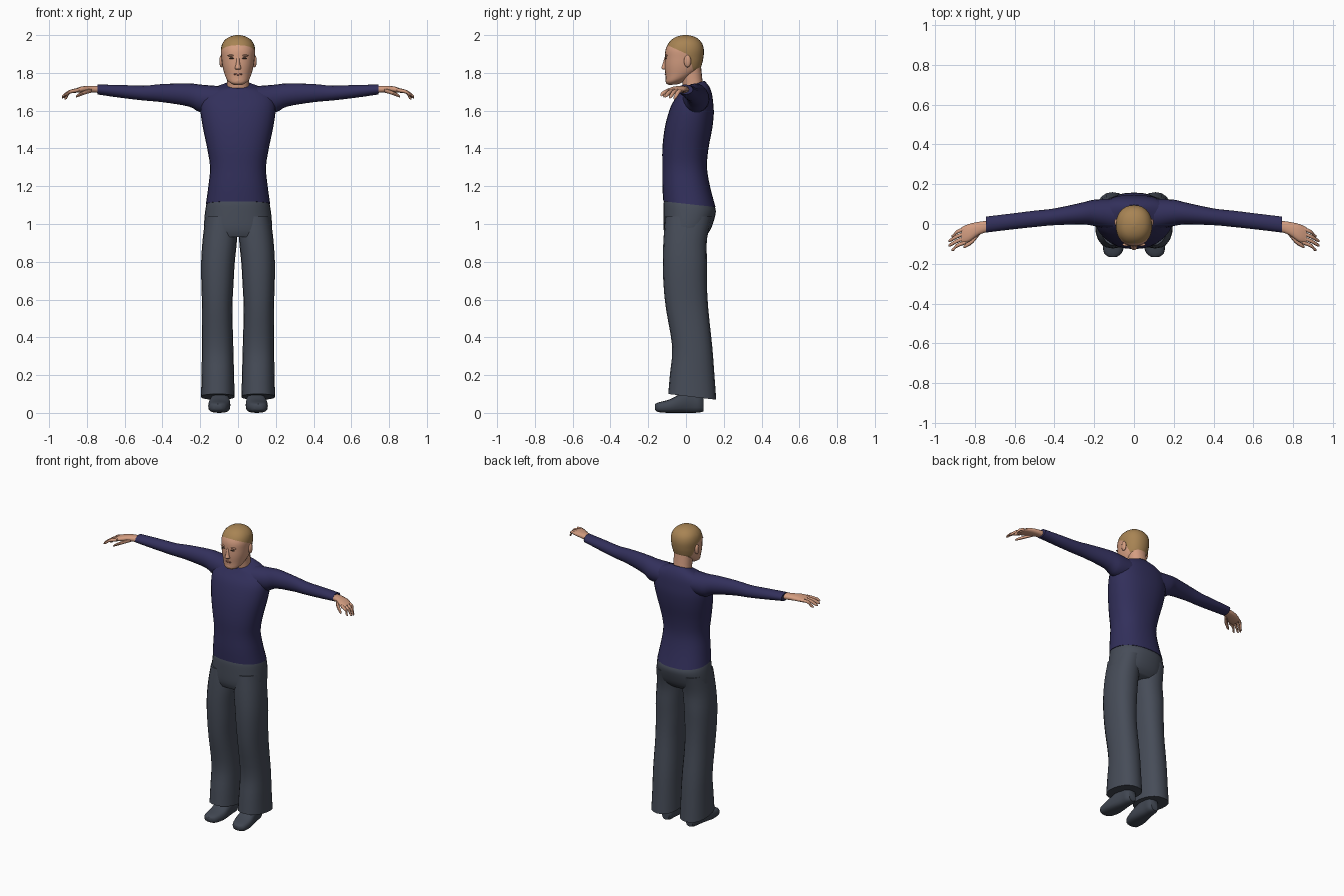
import bpy, bmesh, math
from mathutils import Vector

if "Cube" in bpy.data.objects:
    bpy.data.objects.remove(bpy.data.objects["Cube"], do_unlink=True)


def material(name, rgb):
    m = bpy.data.materials.new(name)
    m.use_nodes = True
    m.diffuse_color = (*rgb, 1)
    m.node_tree.nodes["Principled BSDF"].inputs["Base Color"].default_value = (*rgb, 1)
    return m


NAVY = material("navy_knit", (0.032, 0.029, 0.105))
SLATE = material("slate_cloth", (0.062, 0.073, 0.098))
SHOE = material("dark_leather", (0.052, 0.062, 0.083))
SKIN = material("skin", (0.66, 0.34, 0.22))
HAIR = material("blond_hair", (0.39, 0.23, 0.088))
LIP = material("lips", (0.42, 0.17, 0.12))
EYE = material("dark_eyes", (0.06, 0.035, 0.025))


def finish(name, bm, *mats):
    bmesh.ops.recalc_face_normals(bm, faces=bm.faces)
    me = bpy.data.meshes.new(name)
    bm.to_mesh(me)
    bm.free()
    for m in mats:
        me.materials.append(m)
    ob = bpy.data.objects.new(name, me)
    bpy.context.collection.objects.link(ob)
    return ob


def spline(rows, steps):
    """Smoothly interpolate section rows (Catmull-Rom)."""
    out = []
    for i in range(len(rows) - 1):
        a, b, c, d = (rows[max(i - 1, 0)], rows[i], rows[i + 1],
                      rows[min(i + 2, len(rows) - 1)])
        for k in range(steps):
            t = k / steps
            out.append([q + t / 2 * (r - p + t * (2 * p - 5 * q + 4 * r - s + t * (3 * (q - r) + s - p)))
                        for p, q, r, s in zip(a, b, c, d)])
    return out + [rows[-1]]


def loft(axis, rows, side=1, sides=20, power=2.0, steps=3):
    """Rows are (position, centre u, centre v, radius u, radius v, tilt)."""
    bm = bmesh.new()
    rows = [tuple(r) + (0,) * (6 - len(r)) for r in rows]
    loops = []
    for w, cu, cv, ru, rv, tilt in spline(rows, steps):
        loop = []
        for k in range(sides):
            a = math.tau * k / sides
            c, s = math.cos(a), math.sin(a)
            u = math.copysign(abs(c) ** (2 / power), c) * ru
            v = math.copysign(abs(s) ** (2 / power), s) * rv
            p = (w + tilt * v, cu + u, cv + v)
            x, y, z = {"x": p, "y": (p[1], p[0], p[2]), "z": (p[1], p[2], p[0])}[axis]
            loop.append(bm.verts.new((x * side, y, max(z, 0))))
        loops.append(loop)
    for a, b in zip(loops, loops[1:]):
        for k in range(sides):
            j = (k + 1) % sides
            bm.faces.new((a[k], a[j], b[j], b[k]))
    bm.faces.new(loops[0])
    bm.faces.new(loops[-1])
    return bm


def blob(name, centre, size, mat):
    bm = bmesh.new()
    bmesh.ops.create_uvsphere(bm, u_segments=12, v_segments=8, radius=1)
    for v in bm.verts:
        v.co = Vector(centre) + Vector(p * q for p, q in zip(v.co, size))
    return finish(name, bm, mat)


# Sweater body, from the sloped hem to the neckline
finish("sweater_body", loft("z", [
    (1.105, 0, .018, .170, .138, -.11), (1.20, 0, .001, .157, .126),
    (1.30, 0, -.007, .148, .118), (1.40, 0, -.003, .163, .122),
    (1.50, 0, .012, .184, .126), (1.58, 0, .026, .197, .121),
    (1.64, 0, .036, .198, .108), (1.69, 0, .048, .180, .088, .05),
    (1.72, 0, .048, .130, .073, .15), (1.737, 0, .037, .066, .060, .35)],
    sides=28, power=2.3), NAVY)

# Trouser seat
finish("trouser_seat", loft("z", [
    (.93, 0, -.005, .165, .100), (.97, 0, .006, .180, .124),
    (1.05, 0, .018, .176, .138), (1.10, 0, .018, .168, .136, -.1),
    (1.13, 0, .014, .155, .122, -.1)], sides=28, power=2.3), SLATE)

for side, label in ((1, "left"), (-1, "right")):
    # Trouser leg with a flared, sloped hem
    finish(label + "_trouser_leg", loft("z", [
        (.085, .107, .033, .089, .127, -.12), (.20, .107, .033, .086, .118, -.05),
        (.35, .108, .033, .083, .106), (.55, .110, .006, .080, .112),
        (.68, .109, -.004, .085, .115), (.80, .106, -.006, .089, .117),
        (.92, .096, -.004, .091, .115), (1.04, .088, .015, .084, .125)],
        side, power=2.3), SLATE)
    # Shoe
    finish(label + "_shoe", loft("y", [
        (-.165, .107, .032, .020, .014), (-.145, .106, .030, .045, .026),
        (-.085, .100, .036, .058, .036), (-.03, .096, .050, .054, .050),
        (.03, .092, .058, .044, .058), (.07, .090, .055, .041, .053),
        (.092, .090, .045, .026, .038)], side, 16, 2.8), SHOE)
    # Sleeve
    finish(label + "_sleeve", loft("x", [
        (.10, .048, 1.66, .078, .070), (.20, .056, 1.665, .066, .073),
        (.26, .053, 1.683, .055, .061), (.40, .036, 1.693, .042, .048),
        (.50, .026, 1.693, .041, .039), (.62, .012, 1.702, .040, .034),
        (.745, -.003, 1.712, .040, .026)], side), NAVY)
    # Palm, four fingers and thumb
    finish(label + "_palm", loft("x", [
        (.72, -.008, 1.712, .026, .019), (.78, -.022, 1.714, .033, .018),
        (.83, -.045, 1.712, .045, .016), (.868, -.057, 1.704, .040, .010)],
        side, 14, 2.4), SKIN)
    for i, (tip_x, tip_z) in enumerate(((.918, 1.660), (.932, 1.665), (.932, 1.670), (.918, 1.676))):
        y = -.022 - .023 * i
        finish(f"{label}_finger_{i + 1}", loft("x", [
            (.845, y, 1.709, .010, .010), (.89, y - .018, 1.700, .010, .010),
            (tip_x - .012, y - .035, tip_z + .012, .009, .009),
            (tip_x, y - .04, tip_z + .004, .004, .004)], side, 8), SKIN)
    finish(label + "_thumb", loft("x", [
        (.775, -.04, 1.708, .014, .012), (.81, -.082, 1.697, .015, .011),
        (.845, -.108, 1.682, .011, .009), (.858, -.116, 1.674, .004, .004)],
        side, 8), SKIN)
    # Ear and eye
    blob(label + "_ear", (side * .088, .008, 1.862), (.011, .019, .033), SKIN)
    blob(label + "_eye", (side * .034, -.107, 1.877), (.015, .005, .004), EYE)
    blob(label + "_brow", (side * .036, -.103, 1.892), (.022, .009, .005), SKIN)

# Neck
finish("neck", loft("z", [
    (1.69, 0, .045, .064, .058), (1.74, 0, .036, .058, .054),
    (1.83, 0, .022, .060, .058)], power=2.2), SKIN)

# Head, cut along the hairline so that the hair is its own faces
bm = loft("z", [
    (1.738, 0, -.064, .026, .026, .1), (1.762, 0, -.042, .056, .064, .25),
    (1.80, 0, -.018, .073, .090, .2), (1.84, 0, -.014, .083, .099, .08),
    (1.88, 0, -.010, .088, .102), (1.92, 0, -.007, .091, .102),
    (1.955, 0, -.004, .083, .090), (1.98, 0, -.003, .063, .068),
    (1.994, 0, -.003, .036, .040), (2.0, 0, -.003, .010, .011)],
    sides=28, power=2.2)
brow_point, brow_normal = Vector((0, -.095, 1.945)), Vector((0, .45, 1))
ear_point, ear_normal = Vector((0, .025, 1.86)), Vector((0, 1, .3))
for point, normal in ((brow_point, brow_normal), (ear_point, ear_normal)):
    bmesh.ops.bisect_plane(bm, geom=bm.verts[:] + bm.edges[:] + bm.faces[:],
                           plane_co=point, plane_no=normal)
for f in bm.faces:
    c = f.calc_center_median()
    above = (c - brow_point).dot(brow_normal) > 0
    behind = (c - ear_point).dot(ear_normal) > 0
    f.material_index = int(above or (behind and c.z > 1.785))
finish("head", bm, SKIN, HAIR)

# Nose, lips and chin
finish("nose", loft("z", [
    (1.817, 0, -.108, .012, .010), (1.825, 0, -.113, .017, .019),
    (1.845, 0, -.111, .011, .014), (1.885, 0, -.104, .008, .009)], sides=10), SKIN)
blob("lips", (0, -.106, 1.793), (.024, .007, .006), LIP)
blob("chin", (0, -.090, 1.760), (.030, .019, .017), SKIN)

# Smooth shading with sharp hems
bpy.ops.object.select_all(action="DESELECT")
for ob in bpy.context.collection.objects:
    if ob.type == "MESH":
        ob.select_set(True)
        bpy.context.view_layer.objects.active = ob
bpy.ops.object.shade_smooth_by_angle(angle=math.radians(50))
